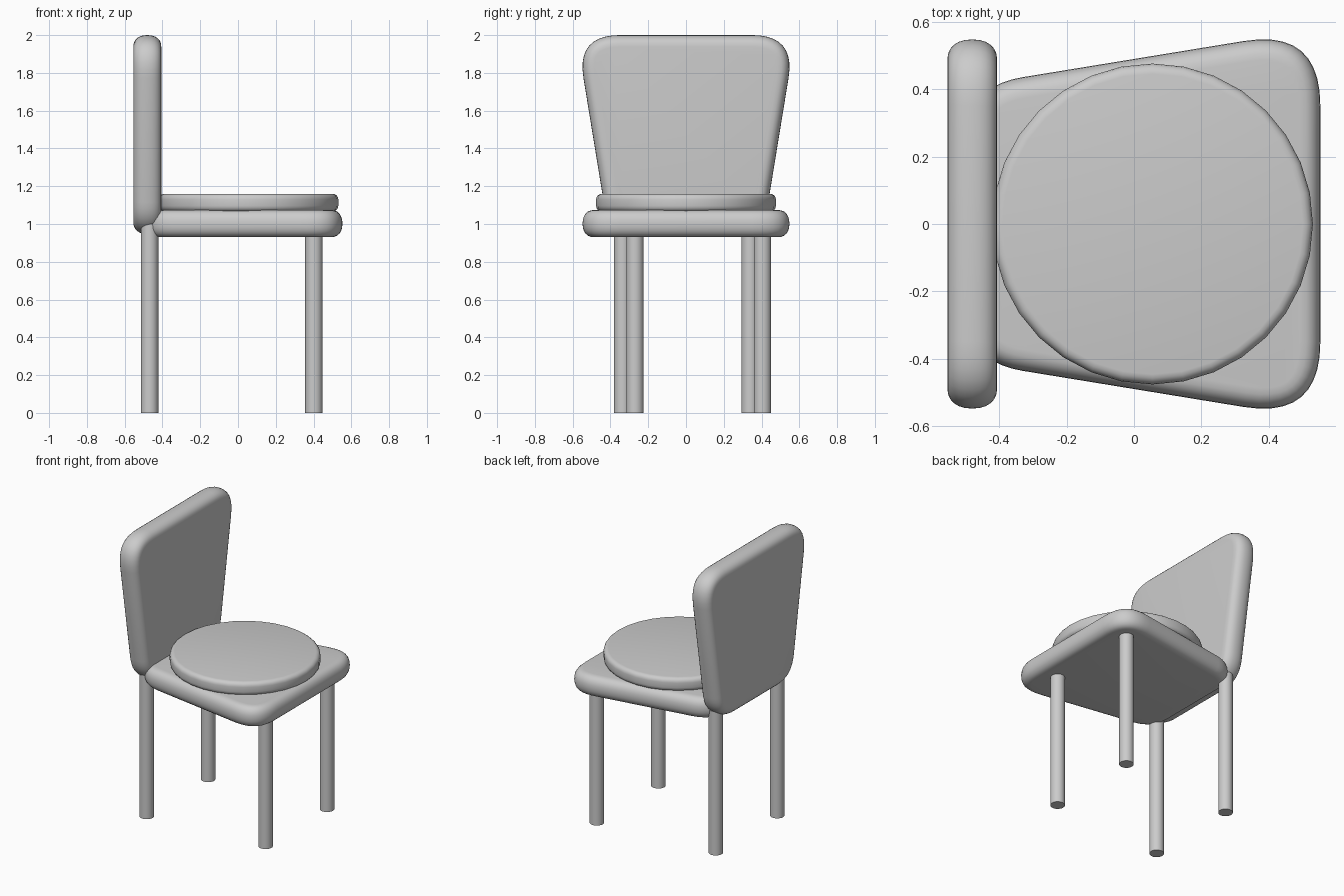
import bpy, bmesh, math
from mathutils import Vector

if "Cube" in bpy.data.objects:
    bpy.data.objects.remove(bpy.data.objects["Cube"])


def finish(name, bm, angle=40):
    bmesh.ops.recalc_face_normals(bm, faces=bm.faces)
    mesh = bpy.data.meshes.new(name)
    bm.to_mesh(mesh)
    bm.free()
    ob = bpy.data.objects.new(name, mesh)
    bpy.context.collection.objects.link(ob)
    bpy.ops.object.select_all(action='DESELECT')
    ob.select_set(True)
    bpy.context.view_layer.objects.active = ob
    bpy.ops.object.shade_smooth_by_angle(angle=math.radians(angle))
    return ob


def rounded_outline(corners, reach, steps=10):
    """Polygon whose corners are replaced by quadratic curves."""
    pts = []
    n = len(corners)
    for i, c in enumerate(corners):
        c = Vector(c)
        a = c + (Vector(corners[i - 1]) - c).normalized() * reach[i]
        b = c + (Vector(corners[(i + 1) % n]) - c).normalized() * reach[i]
        for k in range(steps + 1):
            t = k / steps
            pts.append(a * (1 - t) ** 2 + c * 2 * t * (1 - t) + b * t * t)
    return pts


def pillow_slab(name, half, inset=0.062, rows=12):
    """Tapered slab with rounded corners and a full round edge."""
    pts = rounded_outline([(-0.5, -0.408), (0.553, -0.58), (0.553, 0.58), (-0.5, 0.408)],
                          [0.17, 0.23, 0.23, 0.17])
    n = len(pts)
    normals = []
    for i in range(n):
        d = (pts[(i + 1) % n] - pts[i - 1]).normalized()
        normals.append(Vector((d.y, -d.x)))
    bm = bmesh.new()
    rings = []
    for r in range(rows + 1):
        a = math.pi * (r / rows - 0.5)
        push = inset * (1 - max(math.cos(a), 0) ** 0.85)
        z = half * math.copysign(abs(math.sin(a)) ** 0.9, a)
        rings.append([bm.verts.new((*(p - m * push), z)) for p, m in zip(pts, normals)])
    for lo, hi in zip(rings, rings[1:]):
        for i in range(n):
            j = (i + 1) % n
            bm.faces.new((lo[i], lo[j], hi[j], hi[i]))
    bm.faces.new(rings[0][::-1])
    bm.faces.new(rings[-1])
    return finish(name, bm, 50)


def cylinder(name, x, y, z0, z1, radius, bevel=0.0):
    bm = bmesh.new()
    bmesh.ops.create_cone(bm, cap_ends=True, segments=32, radius1=radius,
                          radius2=radius, depth=z1 - z0)
    if bevel:
        rims = [e for e in bm.edges if abs(e.verts[0].co.z - e.verts[1].co.z) < 1e-5]
        bmesh.ops.bevel(bm, geom=rims, offset=bevel, segments=4, profile=0.5, affect='EDGES')
    ob = finish(name, bm)
    ob.location = (x, y, (z0 + z1) / 2)
    return ob


# seat, and the same slab stood upright as the backrest
seat = pillow_slab("seat", 0.072)
seat.location = (0, 0, 1.002)
back = pillow_slab("backrest", 0.074)
back.rotation_euler = (0, math.radians(-90), 0)
back.location = (-0.48, 0, 1.447)

# round cushion
cylinder("cushion", 0.055, 0, 1.066, 1.16, 0.476, bevel=0.03)

# legs (the front pair sits slightly off centre)
for name, x, y in [("front_leg_a", 0.402, 0.405), ("front_leg_b", 0.402, -0.27),
                   ("back_leg_a", -0.468, 0.34), ("back_leg_b", -0.468, -0.335)]:
    cylinder(name, x, y, 0, 1.0, 0.046)
